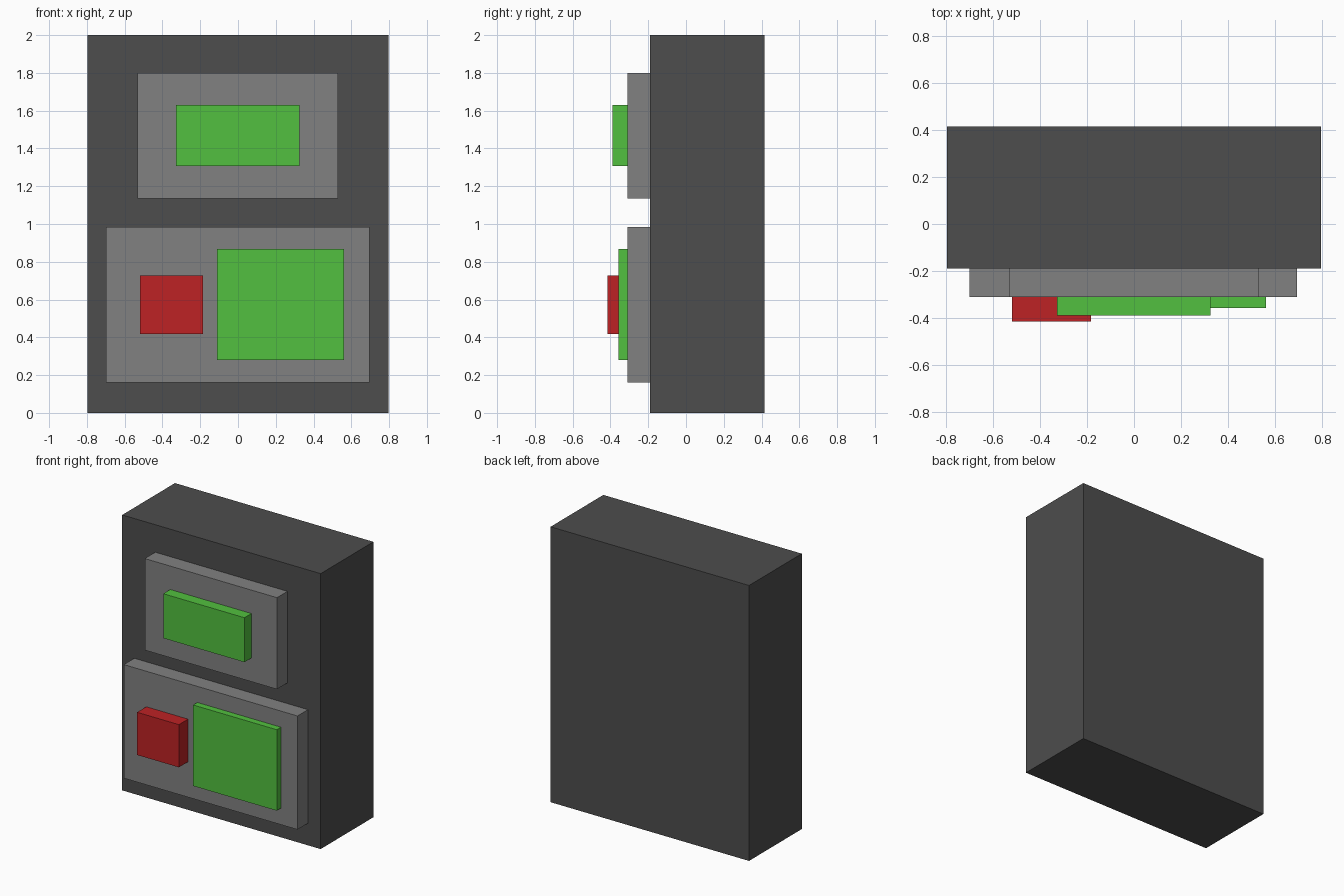
import bpy

# Remove the default cube
cube = bpy.data.objects.get("Cube")
if cube:
    bpy.data.objects.remove(cube, do_unlink=True)


def make_material(name, rgb):
    mat = bpy.data.materials.new(name)
    mat.use_nodes = True
    color = (*rgb, 1.0)
    mat.diffuse_color = color
    mat.node_tree.nodes["Principled BSDF"].inputs["Base Color"].default_value = color
    return mat


def make_block(name, x, y, z, mat):
    """Box spanning the given (low, high) range on each axis."""
    spans = (x, y, z)
    bpy.ops.mesh.primitive_cube_add(size=1, location=[(a + b) / 2 for a, b in spans])
    block = bpy.context.object
    block.name = name
    block.scale = [b - a for a, b in spans]
    bpy.ops.object.transform_apply(location=False, rotation=False, scale=True)
    block.data.materials.append(mat)
    return block


dark_grey = make_material("dark grey", (0.075, 0.075, 0.075))
mid_grey = make_material("mid grey", (0.22, 0.22, 0.22))
green = make_material("green", (0.085, 0.53, 0.05))
red = make_material("red", (0.51, 0.016, 0.018))

# Depth planes shared by the stacked parts
body_front = -0.19
panel_front = -0.31

# Main cabinet
make_block("cabinet", (-0.797, 0.797), (body_front, 0.415), (0, 2), dark_grey)

# Raised panels on the front
make_block("upper_panel", (-0.532, 0.53), (panel_front, body_front), (1.135, 1.80), mid_grey)
make_block("lower_panel", (-0.70, 0.695), (panel_front, body_front), (0.16, 0.985), mid_grey)

# Buttons standing out from the panels
make_block("upper_green_button", (-0.327, 0.325), (-0.39, panel_front), (1.307, 1.63), green)
make_block("lower_green_button", (-0.11, 0.562), (-0.358, panel_front), (0.28, 0.868), green)
make_block("red_button", (-0.52, -0.184), (-0.415, panel_front), (0.417, 0.727), red)
